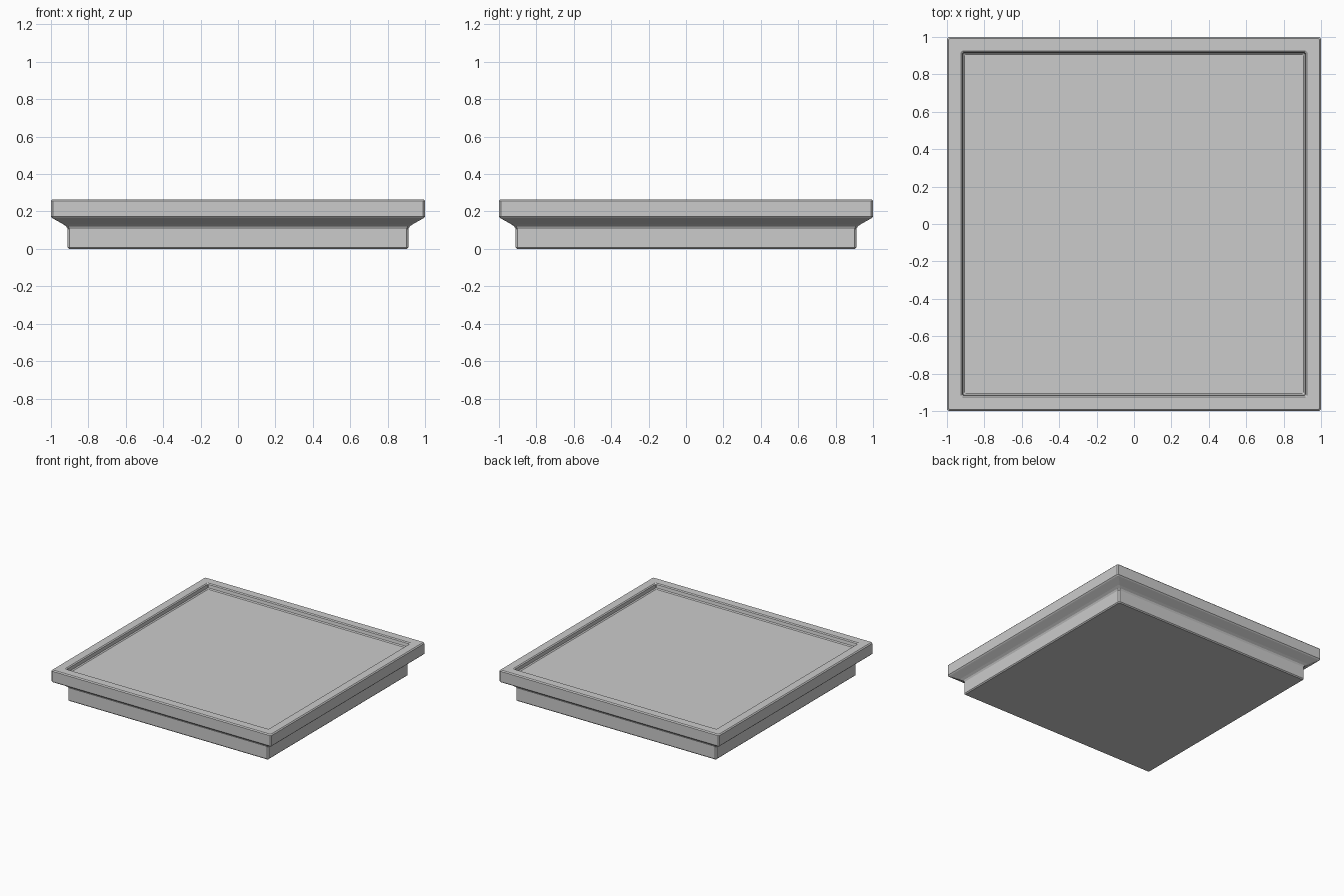
import bpy, bmesh

if "Cube" in bpy.data.objects:
    bpy.data.objects.remove(bpy.data.objects["Cube"])

# Tray cross-section: (half width, height, corner chamfer), from base centre outwards, over the rim, to the floor
PROFILE = [
    (0.903, 0.0, 0.006), (0.911, 0.008, 0.010),      # base foot
    (0.911, 0.107, 0.010), (0.918, 0.120, 0.010),    # plinth wall
    (0.935, 0.132, 0.010), (0.985, 0.160, 0.010),    # flared moulding
    (0.992, 0.164, 0.008), (1.0, 0.172, 0.010),      # underside of rim
    (1.0, 0.257, 0.010), (0.992, 0.265, 0.006),      # outer rim band
    (0.926, 0.265, 0.006), (0.918, 0.258, 0.006),    # top of rim
    (0.914, 0.232, 0.006), (0.905, 0.225, 0.004),    # recess wall
]


def square_ring(bm, h, z, c):
    pts = []
    for sx, sy in ((1, 1), (-1, 1), (-1, -1), (1, -1)):
        pair = [(sx * h, sy * (h - c)), (sx * (h - c), sy * h)]
        pts += pair if sx * sy > 0 else pair[::-1]
    return [bm.verts.new((x, y, z)) for x, y in pts]


bm = bmesh.new()
rings = [square_ring(bm, *p) for p in PROFILE]
for a, b in zip(rings, rings[1:]):
    n = len(a)
    for i in range(n):
        j = (i + 1) % n
        bm.faces.new((a[i], a[j], b[j], b[i]))
bm.faces.new(rings[0][::-1])     # underside
bm.faces.new(rings[-1])          # recessed floor
bmesh.ops.recalc_face_normals(bm, faces=bm.faces)

mesh = bpy.data.meshes.new("square_tray")
bm.to_mesh(mesh)
bm.free()
tray = bpy.data.objects.new("square_tray", mesh)
bpy.context.collection.objects.link(tray)
